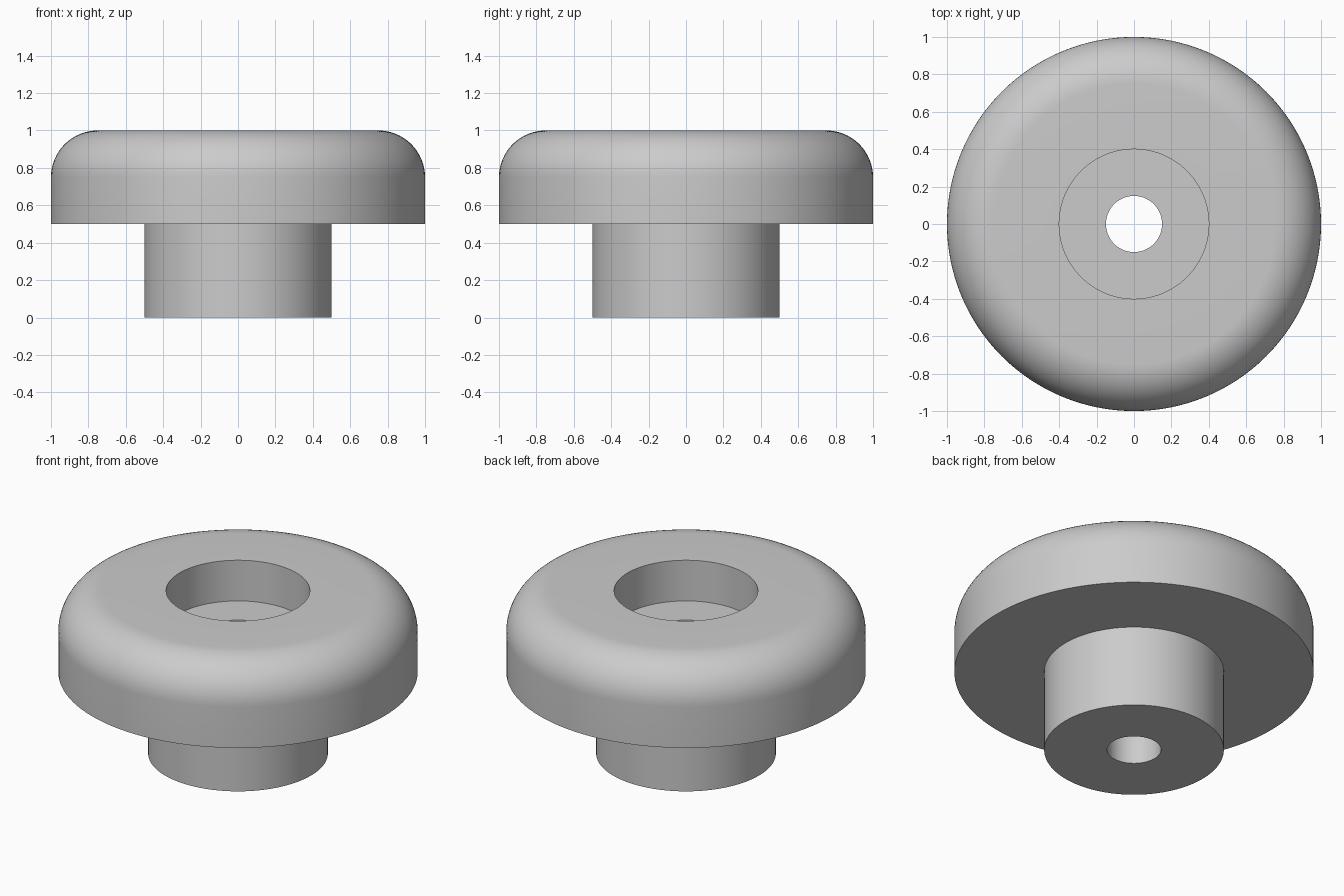
import bpy
import bmesh
from math import cos, sin, pi, radians

SEGMENTS = 128

cube = bpy.data.objects.get("Cube")
if cube:
    bpy.data.objects.remove(cube, do_unlink=True)

# Single flat grey
grey = bpy.data.materials.new("light grey")
grey.use_nodes = True
colour = (0.6, 0.6, 0.6, 1)
grey.diffuse_color = colour
grey.node_tree.nodes["Principled BSDF"].inputs["Base Color"].default_value = colour


def fillet(radius, centre_r, centre_z, steps=16):
    """Quarter round from the outer wall up to the flat top."""
    angles = [pi / 2 * i / steps for i in range(steps + 1)]
    return [(centre_r + radius * cos(a), centre_z + radius * sin(a)) for a in angles]


def lathe(name, profile):
    """Turn a closed (radius, height) profile around the z axis."""
    bm = bmesh.new()
    rings = []
    for i in range(SEGMENTS):
        a = 2 * pi * i / SEGMENTS
        rings.append([bm.verts.new((r * cos(a), r * sin(a), z)) for r, z in profile])
    n = len(profile)
    for i in range(SEGMENTS):
        here, there = rings[i], rings[(i + 1) % SEGMENTS]
        for j in range(n):
            k = (j + 1) % n
            bm.faces.new((here[j], there[j], there[k], here[k]))
    bmesh.ops.recalc_face_normals(bm, faces=bm.faces)
    mesh = bpy.data.meshes.new(name)
    bm.to_mesh(mesh)
    bm.free()
    mesh.materials.append(grey)
    obj = bpy.data.objects.new(name, mesh)
    bpy.context.collection.objects.link(obj)
    bpy.ops.object.select_all(action="DESELECT")
    obj.select_set(True)
    bpy.context.view_layer.objects.active = obj
    bpy.ops.object.shade_smooth_by_angle(angle=radians(30))
    return obj


# Stem, wide rounded head, counterbore and through hole in one turned body
stem = [(0.15, 0), (0.5, 0), (0.5, 0.5)]
head = [(1, 0.5)] + fillet(0.25, 0.75, 0.75)
bore = [(0.4, 1), (0.4, 0.75), (0.15, 0.75)]
lathe("counterbored_bumper", stem + head + bore)
